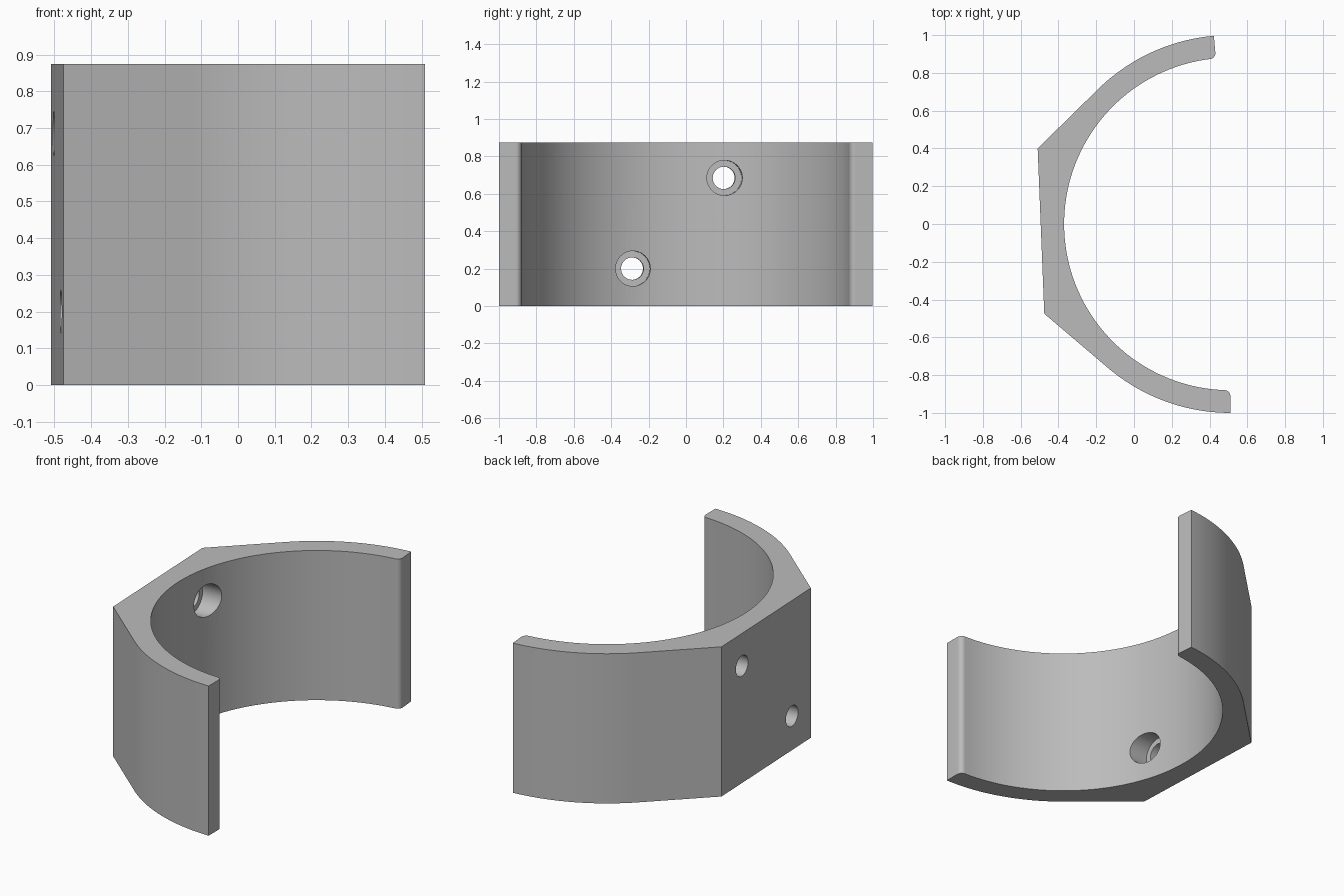
import bpy
import bmesh
from math import asin, atan2, cos, pi, radians, sin
from mathutils import Matrix, Vector

cube = bpy.data.objects.get("Cube")
if cube:
    bpy.data.objects.remove(cube, do_unlink=True)

HEIGHT = 0.875
CENTRE = Vector((0.51, 0.0))
R_OUT, R_IN, FILLET = 1.0, 0.88, 0.03
TOP_END, LOW_END = radians(95), radians(270)
CORNER_BACK = Vector((-0.51, 0.40))
CORNER_FRONT = Vector((-0.475, -0.475))

grey = bpy.data.materials.new("satin_grey")
grey.use_nodes = True
colour = (0.5, 0.5, 0.5, 1.0)
grey.diffuse_color = colour
grey.node_tree.nodes["Principled BSDF"].inputs["Base Color"].default_value = colour


def polar(radius, angle):
    return Vector((cos(angle), sin(angle))) * radius


def arc(centre, radius, start, end, steps):
    return [centre + polar(radius, start + (end - start) * i / steps)
            for i in range(steps + 1)]


def tangent_angle(corner, side):
    """Angle where a line from the corner touches the outer circle."""
    d = corner - CENTRE
    base = atan2(d.y, d.x) % (2 * pi)
    return base + side * (pi / 2 - asin(R_OUT / d.length))


def make_object(name, bm):
    bmesh.ops.recalc_face_normals(bm, faces=bm.faces)
    mesh = bpy.data.meshes.new(name)
    bm.to_mesh(mesh)
    bm.free()
    mesh.materials.append(grey)
    obj = bpy.data.objects.new(name, mesh)
    bpy.context.collection.objects.link(obj)
    return obj


# Outline: outer arcs, flat mounting side, inner arc with rounded lips
delta = asin(FILLET / (R_IN + FILLET))
low_lip = CENTRE + polar(R_IN + FILLET, LOW_END - delta)
top_lip = CENTRE + polar(R_IN + FILLET, TOP_END + delta)
outline = arc(CENTRE, R_OUT, TOP_END, tangent_angle(CORNER_BACK, -1), 20)
outline += [CORNER_BACK, CORNER_FRONT]
outline += arc(CENTRE, R_OUT, tangent_angle(CORNER_FRONT, 1), LOW_END, 20)
outline += arc(low_lip, FILLET, LOW_END + pi / 2 - 2 * pi, pi / 2 - delta, 6)
outline += arc(CENTRE, R_IN, LOW_END - delta, TOP_END + delta, 72)[1:-1]
outline += arc(top_lip, FILLET, TOP_END - pi + delta, TOP_END - pi / 2, 6)

# Half-ring clamp body
bm = bmesh.new()
base = bm.faces.new([bm.verts.new((p.x, p.y, 0)) for p in outline])
grown = bmesh.ops.extrude_face_region(bm, geom=[base])
bmesh.ops.translate(bm, vec=(0, 0, HEIGHT),
                    verts=[v for v in grown["geom"] if isinstance(v, bmesh.types.BMVert)])
body = make_object("clamp_body", bm)

# Two screw holes through the flat side, counterbored from inside
side = CORNER_BACK - CORNER_FRONT
normal = Vector((side.y, -side.x, 0)).normalized()
turn = normal.to_track_quat("Z", "Y").to_matrix().to_4x4()
cutters = []
for y, z in ((0.20, 0.685), (-0.29, 0.20)):
    t = (y - CORNER_FRONT.y) / side.y
    start = Vector((CORNER_FRONT.x + side.x * t, y, z))
    for radius, near, far in ((0.06, -0.1, 0.4), (0.094, 0.07, 0.4)):
        bm = bmesh.new()
        place = Matrix.Translation(start + normal * (near + far) / 2) @ turn
        bmesh.ops.create_cone(bm, cap_ends=True, segments=40, radius1=radius,
                              radius2=radius, depth=far - near, matrix=place)
        cutter = make_object("hole_cutter", bm)
        cutter.hide_render = True
        cutters.append(cutter)

bpy.ops.object.select_all(action="DESELECT")
body.select_set(True)
bpy.context.view_layer.objects.active = body
for cutter in cutters:
    cut = body.modifiers.new("screw_hole", "BOOLEAN")
    cut.operation = "DIFFERENCE"
    cut.solver = "EXACT"
    cut.object = cutter
    bpy.ops.object.modifier_apply(modifier=cut.name)
for cutter in cutters:
    bpy.data.objects.remove(cutter, do_unlink=True)

# Smooth curved walls with crisp edges
bpy.ops.object.shade_smooth_by_angle(angle=radians(30))
weighted = body.modifiers.new("clean_normals", "WEIGHTED_NORMAL")
weighted.keep_sharp = True
